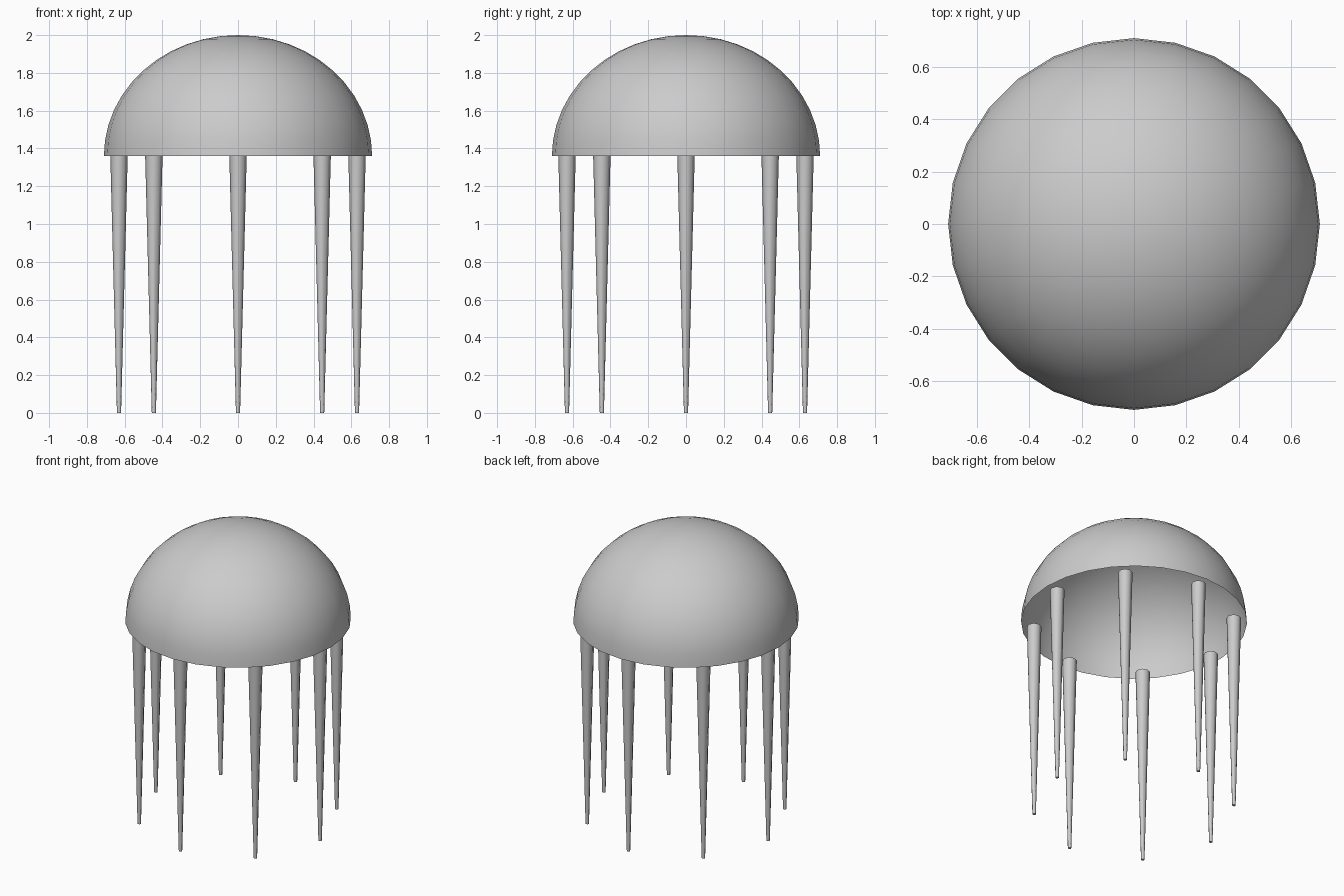
import bpy
import bmesh
from math import sin, cos, pi, radians

RIM_Z, TOP_Z = 1.36, 2.0
DOME_R, RING_R = 0.71, 0.63
SIDES, RINGS, TENTACLES = 28, 12, 8

cube = bpy.data.objects.get("Cube")
if cube:
    bpy.data.objects.remove(cube, do_unlink=True)


def add_object(name, bm, angle):
    """Turn a bmesh into a smooth-shaded object."""
    bmesh.ops.recalc_face_normals(bm, faces=bm.faces)
    mesh = bpy.data.meshes.new(name)
    bm.to_mesh(mesh)
    bm.free()
    obj = bpy.data.objects.new(name, mesh)
    bpy.context.collection.objects.link(obj)
    bpy.ops.object.select_all(action="DESELECT")
    obj.select_set(True)
    bpy.context.view_layer.objects.active = obj
    bpy.ops.object.shade_smooth_by_angle(angle=radians(angle))
    return obj


# Bell: a quarter-ellipse profile spun into a hollow dome, open below
bm = bmesh.new()
profile = []
for i in range(RINGS + 1):
    a = pi / 2 * i / RINGS
    profile.append(bm.verts.new((DOME_R * cos(a), 0, RIM_Z + (TOP_Z - RIM_Z) * sin(a))))
edges = [bm.edges.new(pair) for pair in zip(profile, profile[1:])]
bmesh.ops.spin(bm, geom=profile + edges, cent=(0, 0, 0), axis=(0, 0, 1),
               angle=2 * pi, steps=SIDES)
bmesh.ops.remove_doubles(bm, verts=bm.verts, dist=0.001)
add_object("bell", bm, 40)

# Tentacles: slim tapered cones hanging in a ring just inside the rim
for i in range(TENTACLES):
    a = 2 * pi * i / TENTACLES
    bm = bmesh.new()
    bmesh.ops.create_cone(bm, cap_ends=True, segments=8, radius1=0.011,
                          radius2=0.046, depth=RIM_Z)
    tentacle = add_object(f"tentacle_{i + 1}", bm, 60)
    tentacle.location = (RING_R * cos(a), RING_R * sin(a), RIM_Z / 2)
